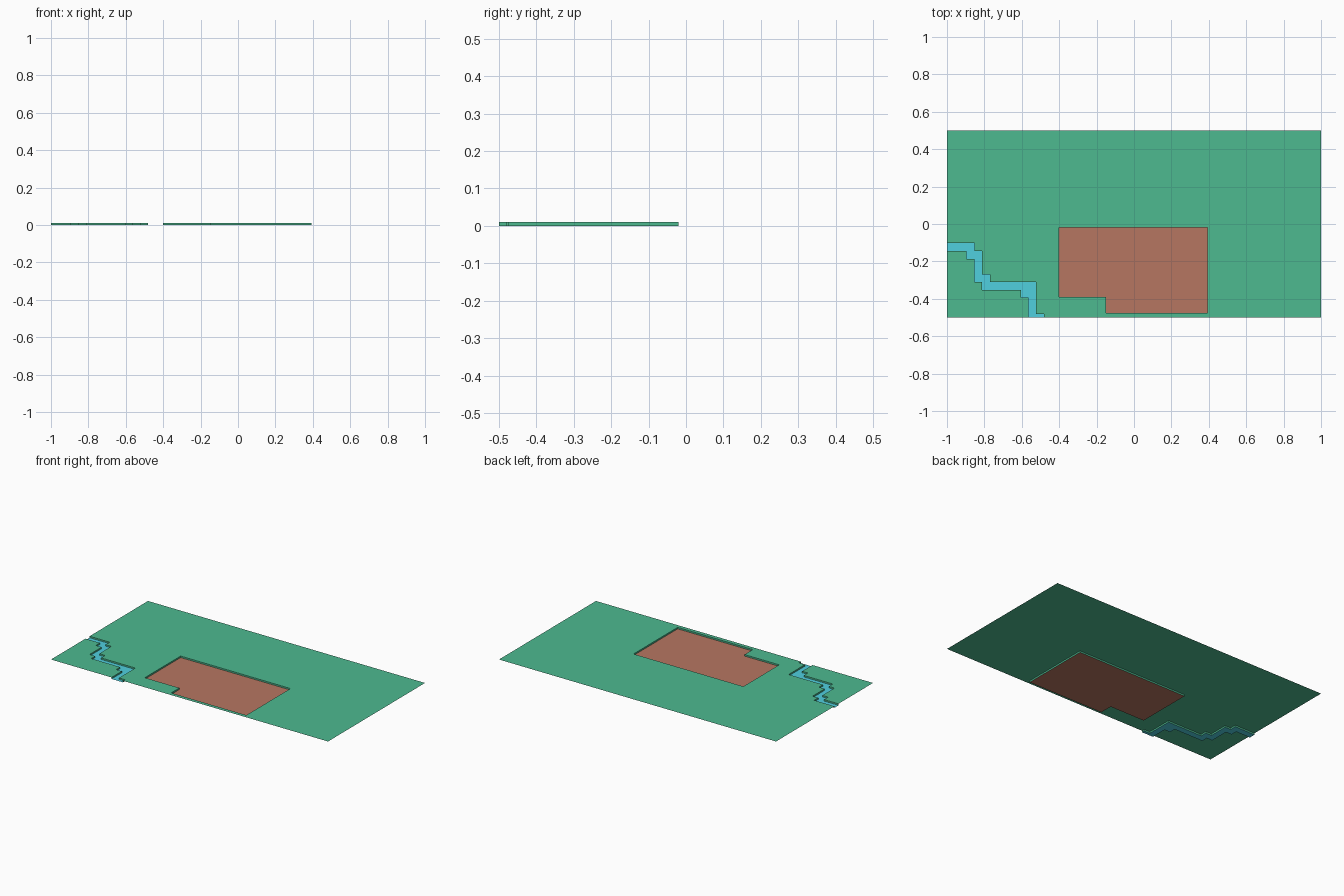
import bpy, bmesh

if "Cube" in bpy.data.objects:
    bpy.data.objects.remove(bpy.data.objects["Cube"])

TOP, BOTTOM = 0.01, 0.0


def material(name, rgb):
    m = bpy.data.materials.new(name)
    m.diffuse_color = (*rgb, 1)
    m.use_nodes = True
    m.node_tree.nodes["Principled BSDF"].inputs["Base Color"].default_value = m.diffuse_color
    return m


def build(name, mat, sheets, z, walls=()):
    """Flat sheets at height z, plus walls that drop from TOP to BOTTOM."""
    bm = bmesh.new()
    for pts in sheets:
        bm.faces.new([bm.verts.new((x, y, z)) for x, y in pts])
    for path in walls:
        for (ax, ay), (bx, by) in zip(path, path[1:]):
            bm.faces.new([bm.verts.new(v) for v in (
                (ax, ay, BOTTOM), (ax, ay, TOP), (bx, by, TOP), (bx, by, BOTTOM))])
    bmesh.ops.remove_doubles(bm, verts=bm.verts, dist=1e-5)
    # concave sheets become clean triangles
    bmesh.ops.triangulate(bm, faces=[f for f in bm.faces if len(f.verts) > 4])
    me = bpy.data.meshes.new(name)
    bm.to_mesh(me)
    bm.free()
    me.materials.append(mat)
    ob = bpy.data.objects.new(name, me)
    bpy.context.collection.objects.link(ob)
    return ob


# stepped river banks, left to right
lower_bank = [(-1, -.144), (-.896, -.144), (-.896, -.186), (-.854, -.186),
              (-.854, -.311), (-.813, -.311), (-.813, -.352), (-.604, -.352),
              (-.604, -.394), (-.563, -.394), (-.563, -.5)]
upper_bank = [(-1, -.102), (-.854, -.102), (-.854, -.144), (-.813, -.144),
              (-.813, -.269), (-.771, -.269), (-.771, -.311), (-.523, -.311),
              (-.523, -.48), (-.48, -.48), (-.48, -.5)]

# sunken plot outline, counter-clockwise
plot = [(-.4, -.39), (-.15, -.39), (-.15, -.475), (.393, -.475),
        (.393, -.02), (-.4, -.02)]

# ground: corner below the river, then left and right halves around the plot
corner = [(-1, -.5)] + lower_bank[::-1]
left = upper_bank + [(0, -.5), (0, -.475), (-.15, -.475), (-.15, -.39),
                     (-.4, -.39), (-.4, -.02), (0, -.02), (0, .5), (-1, .5)]
right = [(0, -.5), (1, -.5), (1, .5), (0, .5), (0, -.02), (.393, -.02),
         (.393, -.475), (0, -.475)]

build("ground", material("grass", (.075, .49, .28)), [corner, left, right], TOP,
      [lower_bank, upper_bank[::-1], plot + plot[:1]])
build("river_bed", material("water", (.08, .63, .74)),
      [lower_bank + upper_bank[::-1]], BOTTOM)
build("plot_floor", material("clay", (.47, .18, .12)), [plot], BOTTOM)
